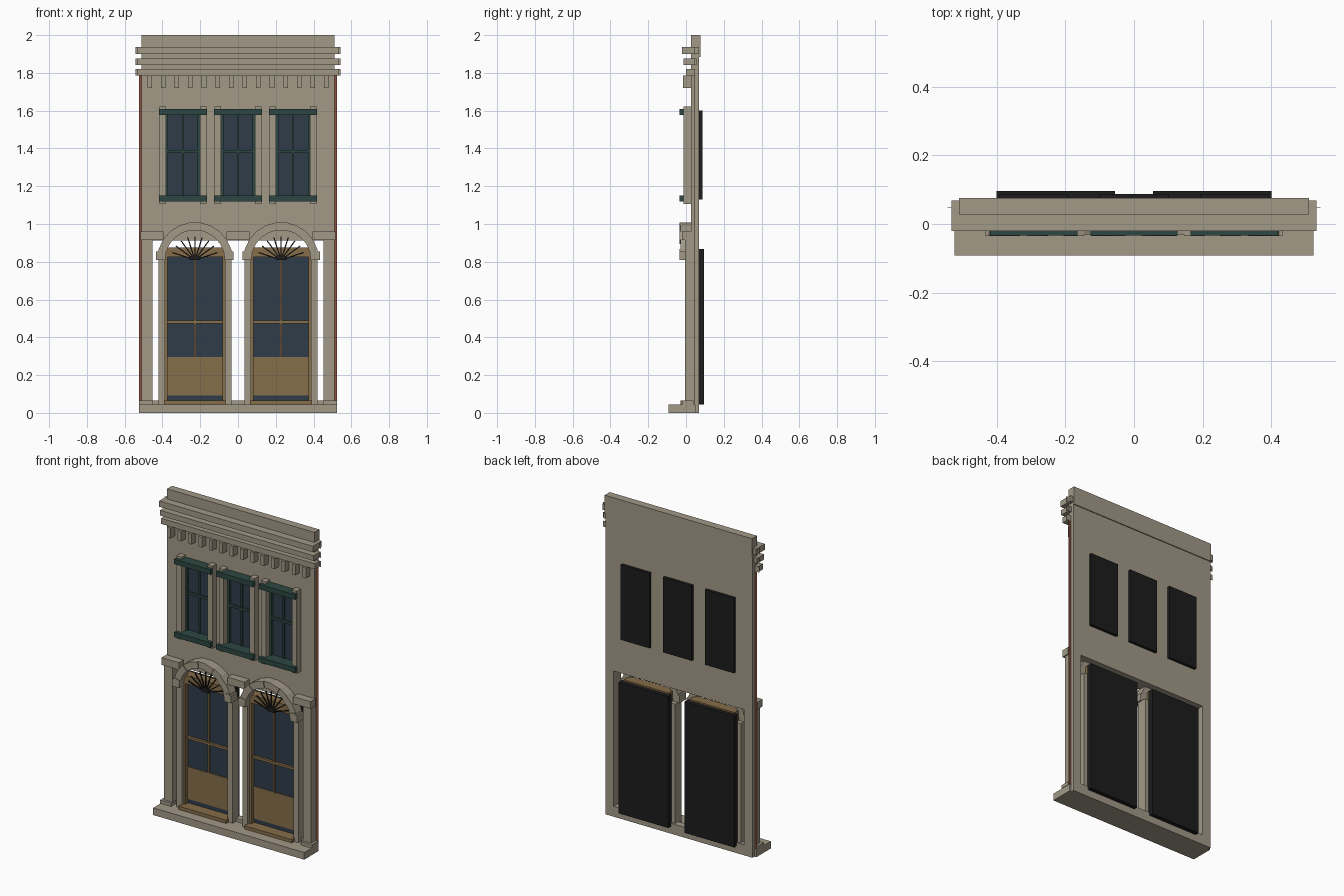
import bpy, bmesh, math

if "Cube" in bpy.data.objects:
    bpy.data.objects.remove(bpy.data.objects["Cube"], do_unlink=True)


def material(name, rgb):
    m = bpy.data.materials.new(name)
    m.use_nodes = True
    m.diffuse_color = (*rgb, 1)
    m.node_tree.nodes["Principled BSDF"].inputs["Base Color"].default_value = (*rgb, 1)
    return m


STONE = material("stone", (0.36, 0.32, 0.245))
WOOD = material("wood", (0.24, 0.155, 0.067))
GLASS = material("blue_glass", (0.028, 0.046, 0.068))
GREEN = material("green_paint", (0.026, 0.064, 0.054))
BLACK = material("black", (0.012, 0.012, 0.012))
BRICK = material("brick", (0.25, 0.085, 0.05))


def rect(x0, x1, z0, z1):
    return [(x0, z0), (x1, z0), (x1, z1), (x0, z1)]


def finish(name, mat, bm):
    bmesh.ops.recalc_face_normals(bm, faces=bm.faces)
    me = bpy.data.meshes.new(name)
    bm.to_mesh(me)
    bm.free()
    me.materials.append(mat)
    bpy.context.collection.objects.link(bpy.data.objects.new(name, me))


def part(name, mat, *prisms):
    """Each prism is (outline in x and z, front y, back y)."""
    bm = bmesh.new()
    for pts, y0, y1 in prisms:
        front = [bm.verts.new((x, y0, z)) for x, z in pts]
        back = [bm.verts.new((x, y1, z)) for x, z in pts]
        bm.faces.new(front)
        bm.faces.new(back[::-1])
        for i in range(len(pts)):
            j = (i + 1) % len(pts)
            bm.faces.new((front[j], front[i], back[i], back[j]))
    finish(name, mat, bm)


def mirrored(x0, x1, z0, z1):
    return [rect(x0, x1, z0, z1), rect(-x1, -x0, z0, z1)]


WINDOWS = (-0.292, 0, 0.292)
DOORS = (-0.228, 0.228)
W = 0.51

# Wall sheet with openings, then given thickness
holes = [(c - 0.09, c + 0.09, 1.14, 1.59) for c in WINDOWS] + [(-0.452, 0.452, 0.065, 0.912)]
xs = sorted({-W, W} | {h[0] for h in holes} | {h[1] for h in holes})
zs = sorted({0, 1.89} | {h[2] for h in holes} | {h[3] for h in holes})
bm = bmesh.new()
grid = [[bm.verts.new((x, 0.027, z)) for z in zs] for x in xs]
for i in range(len(xs) - 1):
    for j in range(len(zs) - 1):
        mx, mz = (xs[i] + xs[i + 1]) / 2, (zs[j] + zs[j + 1]) / 2
        if not any(a < mx < b and c < mz < d for a, b, c, d in holes):
            bm.faces.new((grid[i][j], grid[i + 1][j], grid[i + 1][j + 1], grid[i][j + 1]))
out = bmesh.ops.extrude_face_region(bm, geom=bm.faces[:])
for v in out["geom"]:
    if isinstance(v, bmesh.types.BMVert):
        v.co.y = 0.07
finish("wall", STONE, bm)

# Base, parapet and cornice
part("base_slab", STONE, (rect(-0.523, 0.523, 0, 0.045), -0.092, 0.05))
part("parapet", STONE, (rect(-W, W, 1.885, 2), 0.027, 0.076))
BANDS = ((1.9, 1.937, -0.02, 0.068), (1.842, 1.875, -0.012, 0.055), (1.785, 1.82, 0, 0.045))
part("cornice_bands", STONE, *[(rect(-0.532, 0.532, a, b), y0, y1) for a, b, y0, y1 in BANDS])
part("cornice_end_fins", STONE,
     *[(r, 0.046, 0.048) for b in BANDS for r in mirrored(0.505, 0.543, b[0], b[1])])
part("dentils", STONE,
     *[(rect(x - 0.012, x + 0.012, 1.72, 1.785), -0.015, 0.03)
       for x in [-0.468 + 0.072 * i for i in range(14)]])

# Thin brick edges beside the wall
part("brick_edges", BRICK, *[(r, 0.045, 0.048) for r in mirrored(0.505, 0.525, 0.05, 1.785)])

# Side pilasters and belt course
part("pilasters", STONE,
     *[(r, -0.004, 0.03) for r in mirrored(0.452, W, 0.065, 0.915)],
     *[(r, -0.02, 0.04) for r in mirrored(0.45, 0.525, 0.045, 0.066)])
part("belt_course", STONE,
     *[(r, -0.02, 0.03) for r in mirrored(0.395, 0.516, 0.915, 0.96)],
     (rect(-0.06, 0.06, 0.915, 0.96), -0.02, 0.03))

# Upper windows
for n, c in enumerate(WINDOWS, 1):
    tag = f"window_{n}_"

    def at(x0, x1, z0, z1):
        return rect(c + x0, c + x1, z0, z1)

    part(tag + "jambs", STONE,
         *[(at(s * 0.107 - 0.017, s * 0.107 + 0.017, 1.105, 1.622), -0.013, 0.03) for s in (-1, 1)])
    part(tag + "lintel_and_sill", GREEN,
         *[(at(-0.127, 0.127, z, z + 0.031), -0.034, -0.01) for z in (1.12, 1.577)],
         (at(-0.09, 0.09, 1.12, 1.15), -0.012, 0.05),
         (at(-0.09, 0.09, 1.578, 1.608), -0.012, 0.05))
    part(tag + "sash", GREEN,
         *[(at(s * 0.084 - 0.006, s * 0.084 + 0.006, 1.15, 1.58), 0.025, 0.05) for s in (-1, 1)],
         (at(-0.005, 0.005, 1.15, 1.58), 0.032, 0.045),
         (at(-0.08, 0.08, 1.377, 1.392), 0.028, 0.045))
    part(tag + "glass", GLASS, (at(-0.09, 0.09, 1.14, 1.59), 0.04, 0.05))
    part(tag + "backing", BLACK, (at(-0.1, 0.1, 1.13, 1.6), 0.06, 0.087))


def polar(c, r, a):
    return c + r * math.cos(a), 0.81 + r * math.sin(a)


# Doors with arches and fan spokes
for n, c in enumerate(DOORS, 1):
    tag = f"door_{n}_"

    def at(x0, x1, z0, z1):
        return rect(c + x0, c + x1, z0, z1)

    part(tag + "jambs", STONE,
         *[(at(s * 0.176 - 0.018, s * 0.176 + 0.018, 0.045, 0.812), -0.004, 0.06) for s in (-1, 1)])
    step = math.pi / 11
    part(tag + "arch", STONE,
         *[([polar(c, 0.158, i * step), polar(c, 0.2, i * step),
             polar(c, 0.2, (i + 1) * step), polar(c, 0.158, (i + 1) * step)],
            -0.035 if i % 2 == 0 else -0.03, 0.03) for i in range(11)],
         *[(at(s * 0.181 - 0.024, s * 0.181 + 0.024, 0.81, 0.855), -0.035, 0.03) for s in (-1, 1)])
    part(tag + "frame", WOOD,
         *[(at(s * 0.152 - 0.007, s * 0.152 + 0.007, 0.065, 0.83), 0.015, 0.065) for s in (-1, 1)],
         (at(-0.157, 0.157, 0.825, 0.876), 0.01, 0.07),
         (at(-0.165, 0.165, 0.045, 0.066), -0.028, 0.06),
         (at(-0.005, 0.005, 0.29, 0.83), 0.03, 0.05),
         (at(-0.15, 0.15, 0.473, 0.488), 0.026, 0.05),
         (at(-0.15, 0.15, 0.093, 0.295), 0.034, 0.05))
    part(tag + "glass", GLASS, (at(-0.155, 0.155, 0.06, 0.83), 0.04, 0.055))
    part(tag + "backing", BLACK, (at(-0.172, 0.172, 0.045, 0.867), 0.062, 0.096))

    # Radiating spokes around a half-round hub
    spokes = []
    for k in range(1, 10):
        a = k * math.pi / 10
        dx, dz = -0.003 * math.sin(a), 0.003 * math.cos(a)
        (x0, z0), (x1, z1) = polar(c, 0.02, a), polar(c, 0.125, a)
        spokes.append(([(x0 - dx, z0 - dz), (x1 - dx, z1 - dz),
                        (x1 + dx, z1 + dz), (x0 + dx, z0 + dz)], 0.002, 0.008))
    hub = [polar(c, 0.028, k * math.pi / 8) for k in range(9)]
    part(tag + "fan", BLACK, (hub, 0, 0.01), *spokes)
